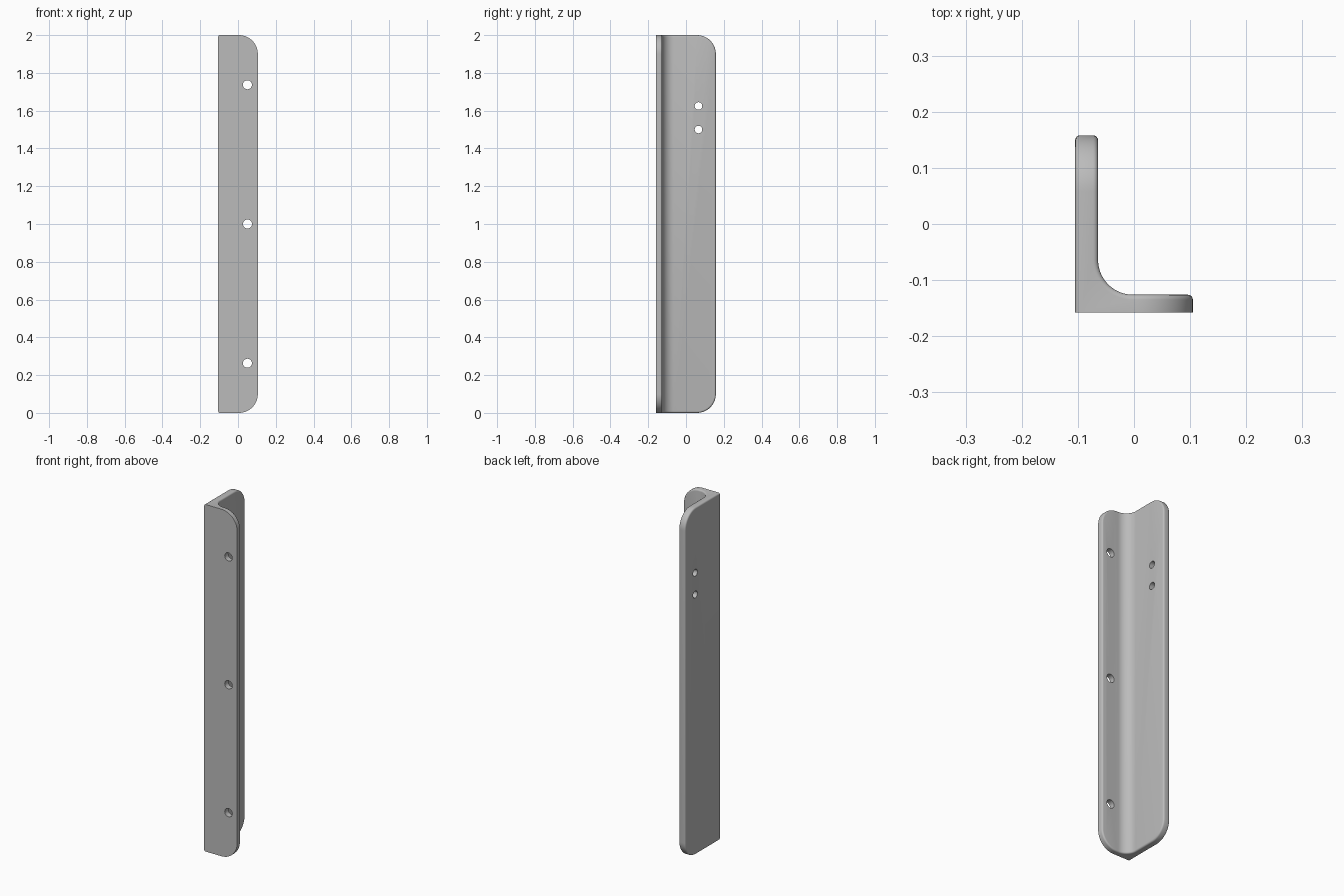
import bpy, bmesh, math
from mathutils import Vector

cube = bpy.data.objects.get("Cube")
if cube:
    bpy.data.objects.remove(cube, do_unlink=True)

X, Y, H = 0.105, 0.158, 2.0        # half width, half depth, height
IX, IY = -0.064, -0.126            # inner faces of the side and front flanges
FILLET, CORNER, EDGE = 0.062, 0.1, 0.009

metal = bpy.data.materials.new("grey metal")
metal.use_nodes = True
metal.diffuse_color = (0.5, 0.5, 0.5, 1)
metal.node_tree.nodes["Principled BSDF"].inputs["Base Color"].default_value = (0.5, 0.5, 0.5, 1)


def arc(cx, cy, r, a0, a1, n):
    """Points along an arc, angles in degrees."""
    angles = [math.radians(a0 + (a1 - a0) * i / n) for i in range(n + 1)]
    return [(cx + r * math.cos(a), cy + r * math.sin(a)) for a in angles]


def prism(name, profile, place, sweep):
    """Closed profile placed in space and swept along a vector."""
    bm = bmesh.new()
    face = bm.faces.new([bm.verts.new(place(*p)) for p in profile])
    ext = bmesh.ops.extrude_face_region(bm, geom=[face])["geom"]
    moved = [v for v in ext if isinstance(v, bmesh.types.BMVert)]
    bmesh.ops.translate(bm, verts=moved, vec=Vector(sweep))
    bmesh.ops.recalc_face_normals(bm, faces=bm.faces)
    mesh = bpy.data.meshes.new(name)
    bm.to_mesh(mesh)
    bm.free()
    mesh.materials.append(metal)
    obj = bpy.data.objects.new(name, mesh)
    bpy.context.collection.objects.link(obj)
    return obj


def rounded_outline(end):
    """Tall outline with both corners rounded on its far side."""
    c = end - CORNER
    return ([(-1, 0)] + arc(c, CORNER, CORNER, -90, 0, 14)
            + arc(c, H - CORNER, CORNER, 0, 90, 14) + [(-1, H)])


def combine(obj, cutter, operation):
    """Apply a boolean and discard the cutter."""
    mod = obj.modifiers.new("cut", "BOOLEAN")
    mod.operation, mod.solver, mod.object = operation, "EXACT", cutter
    graph = bpy.context.evaluated_depsgraph_get()
    mesh = bpy.data.meshes.new_from_object(obj.evaluated_get(graph))
    obj.modifiers.clear()
    obj.data = mesh
    bpy.data.objects.remove(cutter, do_unlink=True)


# Angle section with a filleted inside corner
section = ([(-X, -Y), (X, -Y), (X, IY)]
           + arc(IX + FILLET, IY + FILLET, FILLET, 270, 180, 14)
           + [(IX, Y), (-X, Y)])
bracket = prism("angle_bracket", section, lambda x, y: (x, y, 0), (0, 0, H))

# Rounded ends of the two flanges
combine(bracket, prism("front_outline", rounded_outline(X),
                       lambda x, z: (x, -1, z), (0, 2, 0)), "INTERSECT")
combine(bracket, prism("side_outline", rounded_outline(Y),
                       lambda y, z: (-1, y, z), (2, 0, 0)), "INTERSECT")

# Softened rim, leaving the front face crisp
bm = bmesh.new()
bm.from_mesh(bracket.data)
bmesh.ops.remove_doubles(bm, verts=bm.verts, dist=0.0001)
bmesh.ops.dissolve_limit(bm, angle_limit=math.radians(0.5), verts=bm.verts, edges=bm.edges)
rim = [e for e in bm.edges if len(e.link_faces) == 2
       and e.calc_face_angle(0) > math.radians(50)
       and not all(v.co.y < -Y + 0.001 for v in e.verts)]
bmesh.ops.bevel(bm, geom=rim, offset=EDGE, segments=4, profile=0.5,
                affect="EDGES", clamp_overlap=False)
bm.to_mesh(bracket.data)
bm.free()

# Screw holes: three through the front flange, two through the side flange
for z in (0.263, 1.0, 1.737):
    combine(bracket, prism("front_hole", arc(0.05, z, 0.024, 0, 345, 23),
                           lambda x, h: (x, -0.3, h), (0, 0.3, 0)), "DIFFERENCE")
for z in (1.5, 1.625):
    combine(bracket, prism("side_hole", arc(0.066, z, 0.02, 0, 345, 23),
                           lambda y, h: (-0.3, y, h), (0.3, 0, 0)), "DIFFERENCE")

# Smooth shading with sharp edges kept
bracket.name = "angle_bracket"
bpy.ops.object.select_all(action="DESELECT")
bracket.select_set(True)
bpy.context.view_layer.objects.active = bracket
bpy.ops.object.shade_smooth_by_angle(angle=math.radians(30))
